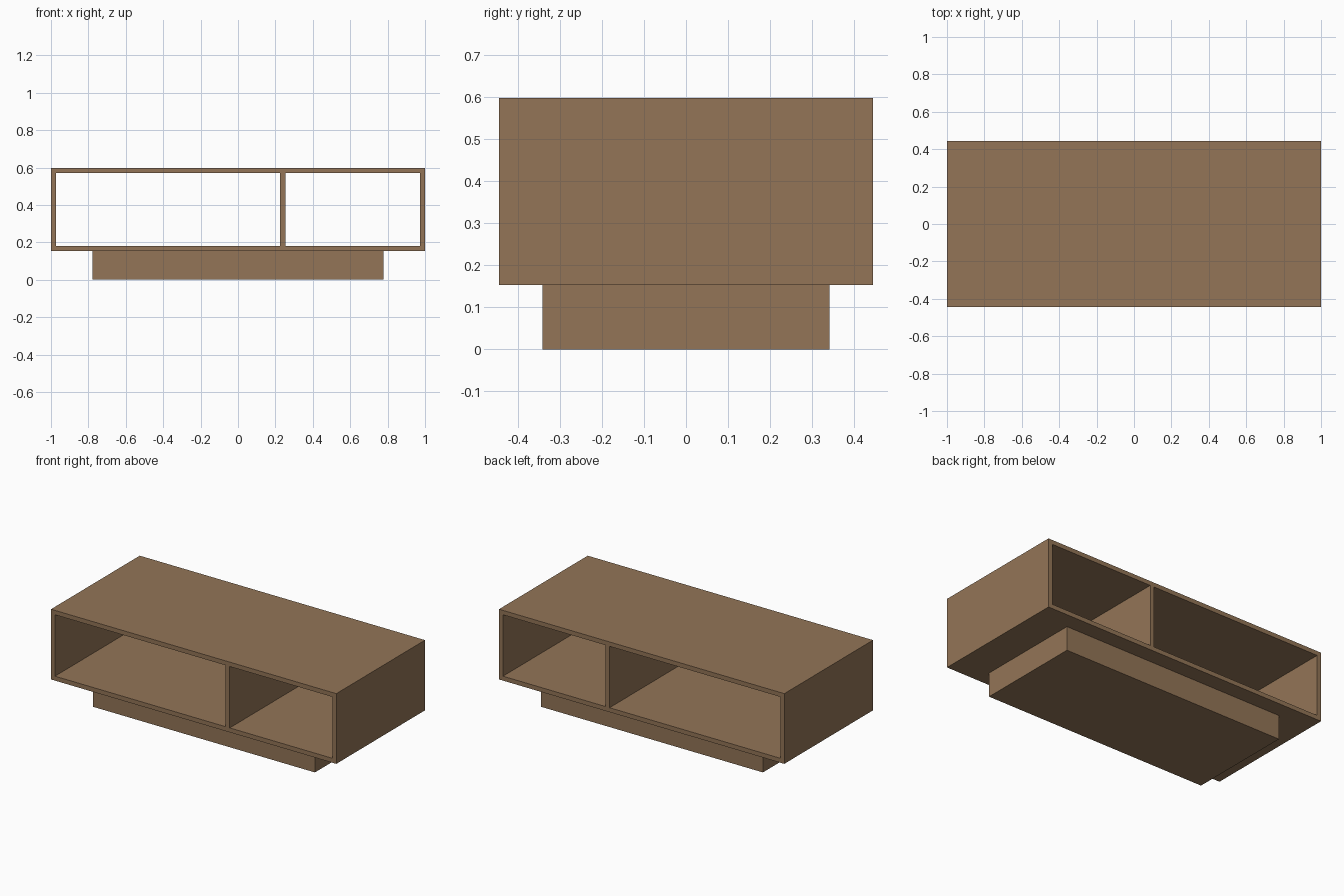
import bpy

if "Cube" in bpy.data.objects:
    bpy.data.objects.remove(bpy.data.objects["Cube"])

wood = bpy.data.materials.new("brown wood")
wood.diffuse_color = (0.292, 0.178, 0.095, 1)
wood.use_nodes = True
wood.node_tree.nodes["Principled BSDF"].inputs["Base Color"].default_value = wood.diffuse_color


def box(name, x0, x1, half_depth, z0, z1):
    """Flat-faced box spanning the given x and z ranges, centred on y = 0."""
    bpy.ops.mesh.primitive_cube_add(size=1, location=((x0 + x1) / 2, 0, (z0 + z1) / 2))
    ob = bpy.context.object
    ob.name = name
    ob.scale = (x1 - x0, 2 * half_depth, z1 - z0)
    bpy.ops.object.transform_apply(location=False, rotation=False, scale=True)
    ob.data.materials.append(wood)
    return ob


T = 0.028                 # board thickness
W, D = 1.0, 0.444         # half width and half depth
BOTTOM, TOP = 0.153, 0.598

# Recessed plinth
box("plinth", -0.778, 0.778, 0.341, 0, BOTTOM)

# Open shelf carcass, see-through front to back
box("bottom_board", -W, W, D, BOTTOM, BOTTOM + T)
box("top_board", -W, W, D, TOP - T, TOP)
for side, x in (("left", -W), ("right", W - T)):
    box(side + "_side", x, x + T, D, BOTTOM + T, TOP - T)

# Off-centre divider
box("divider", 0.225, 0.225 + T, D, BOTTOM + T, TOP - T)
